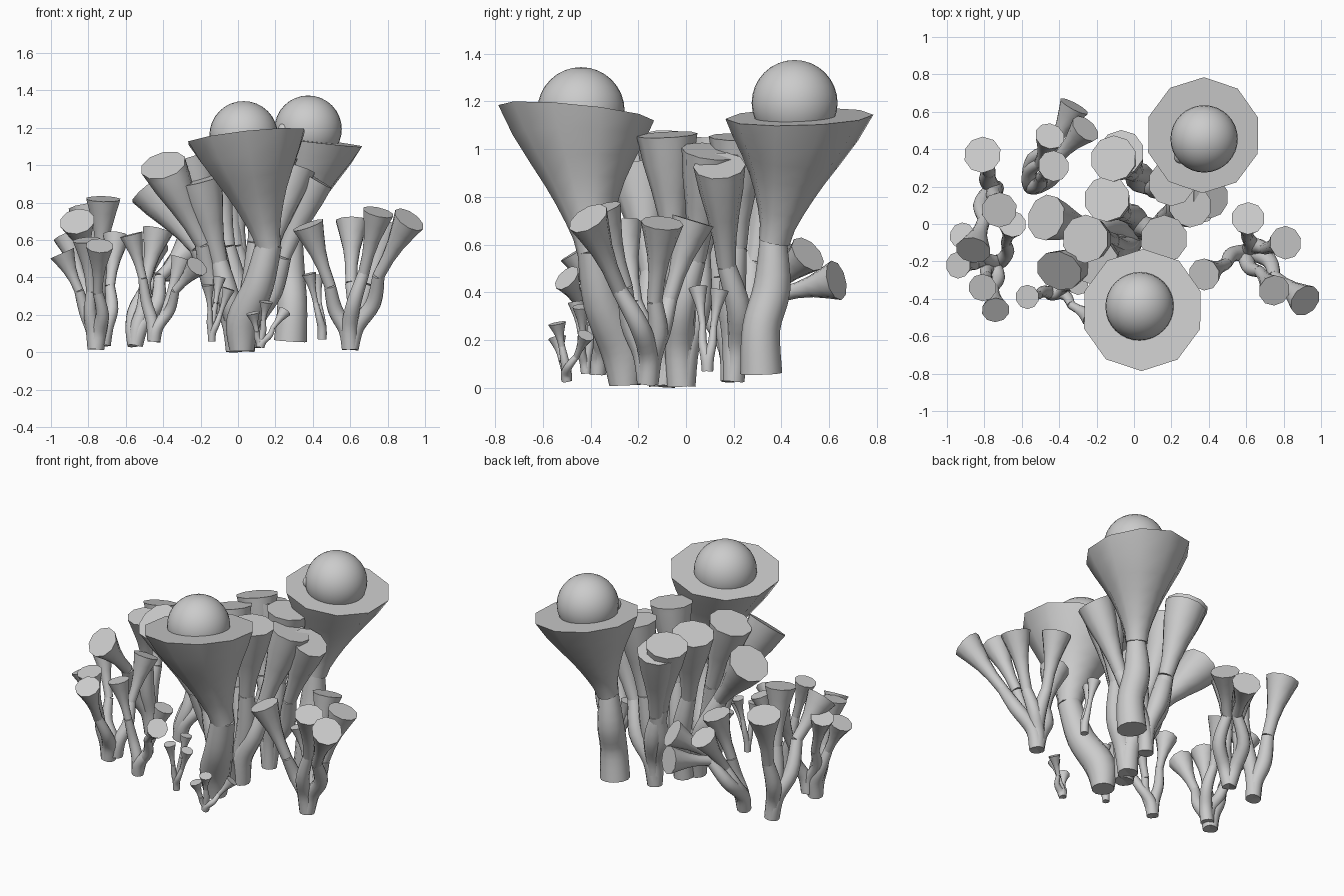
import bpy, bmesh, math
from mathutils import Vector as V

if "Cube" in bpy.data.objects:
    bpy.data.objects.remove(bpy.data.objects["Cube"])


def ring(bm, c, n, r, sides, turn=0.0):
    """One cross-section ring around c, facing n."""
    n = n.normalized()
    x = V((1, 0, 0)) - n * n.x
    x.normalize()
    y = n.cross(x)
    return [bm.verts.new(c + r * (math.cos(a) * x + math.sin(a) * y))
            for a in (2 * math.pi * i / sides + turn for i in range(sides))]


def skin(bm, rings):
    """Bridge rings and cap both ends."""
    for a, b in zip(rings, rings[1:]):
        k = len(a)
        for i in range(k):
            bm.faces.new((a[i], a[(i + 1) % k], b[(i + 1) % k], b[i]))
    bm.faces.new(rings[0][::-1])
    bm.faces.new(rings[-1])


def catmull(p, steps=4):
    q = [p[0]] + p + [p[-1]]
    out = []
    for i in range(1, len(q) - 2):
        a, b, c, d = q[i - 1:i + 3]
        for s in range(steps):
            t = s / steps
            out.append(0.5 * (2 * b + (c - a) * t + (2 * a - 5 * b + 4 * c - d) * t * t
                              + (3 * b - a - 3 * c + d) * t ** 3))
    return out + [p[-1]]


def stem(bm, pts, radii):
    path = catmull([V(p) for p in pts])
    rad = catmull([V((r, 0, 0)) for r in radii])
    rings = []
    for i, c in enumerate(path):
        d = path[min(i + 1, len(path) - 1)] - path[max(i - 1, 0)]
        rings.append(ring(bm, c, d, rad[i].x, 12))
    skin(bm, rings)


TALL = [(0, .36), (.25, .44), (.5, .62), (.75, .84), (.93, .95), (1, 1)]
SMALL = [(0, .36), (.3, .39), (.55, .53), (.8, .78), (1, 1)]
BIG = [(0, .21), (.12, .24), (.24, .31), (.38, .41), (.5, .51), (.65, .66), (.83, .85), (1, 1)]


def cup(bm, neck, rim, R, profile, normal=None):
    neck, rim = V(neck), V(rim)
    axis = (rim - neck).normalized()
    normal = V(normal).normalized() if normal else axis
    skin(bm, [ring(bm, neck.lerp(rim, t), axis.lerp(normal, t * t), R * r, 10, .3)
              for t, r in profile])


def finish(name, bm):
    bmesh.ops.recalc_face_normals(bm, faces=bm.faces)
    me = bpy.data.meshes.new(name)
    bm.to_mesh(me)
    bm.free()
    ob = bpy.data.objects.new(name, me)
    bpy.context.collection.objects.link(ob)
    bpy.context.view_layer.objects.active = ob
    bpy.ops.object.select_all(action='DESELECT')
    ob.select_set(True)
    bpy.ops.object.shade_smooth_by_angle(angle=math.radians(42))


def cluster(name, base, rims, r, length, spread=.5, profile=SMALL):
    """Cups branching from one foot; rims are (x, y, z, radius[, cup rise[, rim normal]])."""
    bm = bmesh.new()
    b = V(base)
    for i, (x, y, z, R, *extra) in enumerate(rims):
        flat = V((x - b.x, y - b.y, 0))
        h = z - b.z
        drop = extra[0] if extra else length * h / (h + .12 * flat.length)
        rise = h - drop
        neck = b + flat * spread + V((0, 0, rise))
        side = V((-flat.y, flat.x, 0)) * (.12 if i % 2 else -.12)
        stem(bm, [b, b + V((0, 0, rise * .3)) + flat * .06 + side * .5,
                  b + V((0, 0, rise * .62)) + flat * spread * .62 + side, neck],
             [r, r * .95, R * .46, R * .36])
        cup(bm, neck, (x, y, z), R, profile, extra[1] if len(extra) > 1 else None)
    finish(name, bm)


def ball(name, c, r):
    bpy.ops.mesh.primitive_uv_sphere_add(segments=32, ring_count=16, radius=r, location=c)
    bpy.context.object.name = name
    bpy.ops.object.shade_smooth()


# Two large trumpets, each holding a ball
bm = bmesh.new()
stem(bm, [(.02, -.255, .01), (.03, -.27, .17), (.11, -.35, .36), (.165, -.385, .58)],
     [.066, .092, .082, .07])
cup(bm, (.165, -.385, .56), (.045, -.46, 1.152), .328, BIG, (-.11, .1, 1))
finish("front_large_trumpet", bm)
ball("front_ball", (.03, -.44, 1.16), .183)

bm = bmesh.new()
stem(bm, [(.28, .315, .06), (.29, .315, .25), (.28, .36, .42), (.29, .365, .63)],
     [.088, .08, .078, .055])
cup(bm, (.29, .37, .61), (.37, .475, 1.135), .31, BIG, (.12, -.03, 1))
finish("back_large_trumpet", bm)
ball("back_ball", (.375, .455, 1.193), .18)
ball("bud", (.25, .36, 1.19), .037)

# Tall central cups
cluster("central_left_cups", (-.01, -.1, .01),
        [(-.47, .035, .88, .125, .32), (-.26, -.08, 1.04, .13),
         (-.4, -.25, 1.0, .125, .42, (-.25, -.55, .8)), (-.21, -.2, .92, .13)],
        .055, .45, .45, TALL)
cluster("central_cups", (.03, -.02, .01),
        [(-.145, .135, 1.02, .125), (.16, -.08, 1.06, .128, .47, (.1, -.05, 1)),
         (.3, .1, .99, .12)], .06, .47, .5, TALL)
cluster("central_back_cups", (.08, .2, .03),
        [(-.11, .35, 1.02, .125), (-.07, .38, .98, .125), (.2, .22, 1.05, .125),
         (.41, .14, .93, .11, .42, (.5, -.05, .85))], .045, .47, .5, TALL)

# Right cluster
cluster("right_cups", (.6, -.16, .02),
        [(.61, .03, .70, .09), (.81, -.1, .69, .09), (.75, -.355, .75, .085),
         (.915, -.41, .71, .09, .3, (.5, -.45, .75)), (.375, -.27, .68, .087)],
        .045, .34, .48)

# Left clusters
cluster("left_front_cups", (-.76, -.22, .02),
        [(-.81, -.34, .60, .075), (-.74, -.46, .57, .075, .25, (.05, -.5, .85)),
         (-.94, -.22, .53, .072, .2)], .045, .28)
cluster("left_middle_cups", (-.72, -.2, .04),
        [(-.65, 0, .62, .075), (-.92, -.06, .62, .07)], .04, .28)
cluster("left_back_cups", (-.74, .19, .03),
        [(-.72, .075, .82, .095), (-.81, .37, .77, .1),
         (-.86, -.14, .70, .095, .22, (-.15, -.7, .7))], .045, .36)
cluster("back_left_cups", (-.55, .2, .04),
        [(-.43, .31, .65, .085, .28), (-.45, .47, .57, .08, .24),
         (-.26, .51, .56, .085, .16), (-.32, .63, .45, .085, .06)], .042, .26, .45)
cluster("front_left_cups", (-.45, -.37, .06),
        [(-.57, -.39, .63, .065), (-.22, -.5, .46, .062, .13, (.5, -.6, .6)),
         (-.3, -.32, .5, .06)], .035, .24)

# Small cups near the ground
cluster("small_front_cups", (.12, -.5, .03),
        [(.08, -.54, .21, .038), (.15, -.54, .27, .038), (.25, -.42, .22, .036)], .022, .1)
cluster("small_middle_cups", (-.14, -.42, .06),
        [(-.16, -.46, .36, .036), (-.1, -.38, .4, .036), (-.05, -.44, .34, .036)], .02, .14)
cluster("small_right_cups", (.45, .09, .07),
        [(.42, .14, .41, .04), (.38, .05, .42, .04)], .024, .16)
